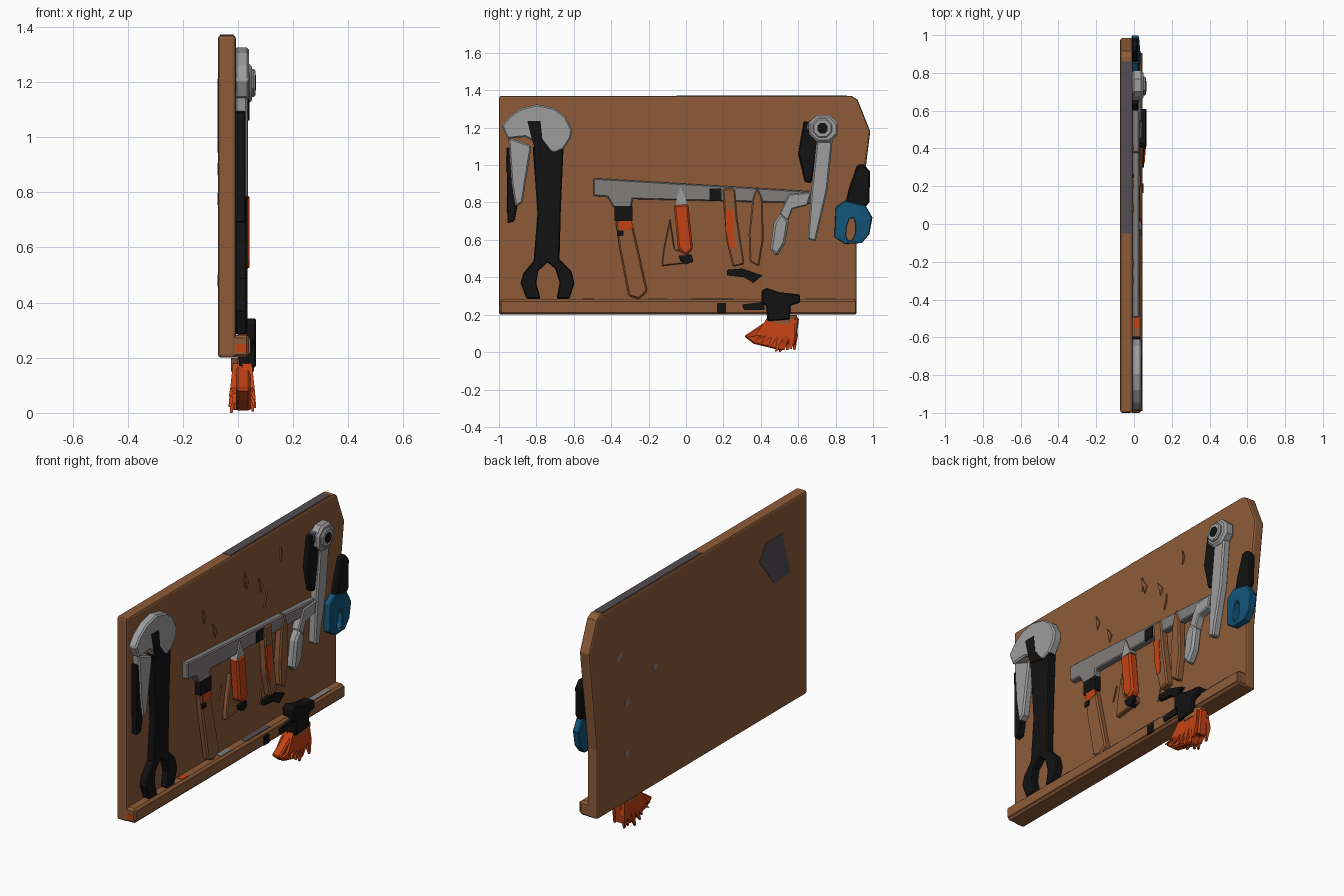
import bpy, bmesh, math, random
random.seed(4)

def material(name, c):
    m = bpy.data.materials.new(name)
    m.diffuse_color = (*c, 1)
    return m

BROWN = material("wood_brown", (0.27, 0.105, 0.040))
LIGHT = material("light_steel", (0.34, 0.34, 0.34))
MID = material("mid_steel", (0.22, 0.205, 0.205))
DARK = material("dark_grey", (0.085, 0.075, 0.085))
BLACK = material("black", (0.006, 0.006, 0.006))
BLUE = material("blue", (0.006, 0.09, 0.19))
ORANGE = material("orange", (0.55, 0.055, 0.007))

def finish(name, bm, mat, bevel=0, segments=1):
    bmesh.ops.recalc_face_normals(bm, faces=bm.faces)
    me = bpy.data.meshes.new(name)
    bm.to_mesh(me)
    bm.free()
    me.materials.append(mat)
    ob = bpy.data.objects.new(name, me)
    bpy.context.collection.objects.link(ob)
    if bevel:
        b = ob.modifiers.new("edge", 'BEVEL')
        b.width, b.segments, b.limit_method = bevel, segments, 'ANGLE'
        b.angle_limit = math.radians(50)
    return ob

def prism(name, pts, x0, x1, mat, bevel=0, segments=1):
    """Extrude a (y, z) outline from x0 to x1."""
    bm = bmesh.new()
    a = [bm.verts.new((x0, y, z)) for y, z in pts]
    b = [bm.verts.new((x1, y, z)) for y, z in pts]
    bm.faces.new(a)
    bm.faces.new(b)
    n = len(pts)
    for i in range(n):
        j = (i + 1) % n
        bm.faces.new((a[i], a[j], b[j], b[i]))
    return finish(name, bm, mat, bevel, segments)

def box(name, x, y, z, mat, bevel=0):
    return prism(name, [(y[0], z[0]), (y[1], z[0]), (y[1], z[1]), (y[0], z[1])], x[0], x[1], mat, bevel)

def circle(cy, cz, ry, rz, n=8):
    return [(cy + ry * math.cos(math.tau * (i + .5) / n), cz + rz * math.sin(math.tau * (i + .5) / n)) for i in range(n)]

def loft(name, rings, mat, n=8):
    """Skin stacked ellipses given as (x centre, y centre, rx, ry, z)."""
    bm = bmesh.new()
    rows = [[bm.verts.new((cx + rx * math.cos(math.tau * (i + .5) / n), cy + ry * math.sin(math.tau * (i + .5) / n), z))
             for i in range(n)] for cx, cy, rx, ry, z in rings]
    for p, q in zip(rows, rows[1:]):
        for i in range(n):
            j = (i + 1) % n
            bm.faces.new((p[i], p[j], q[j], q[i]))
    bm.faces.new(rows[0])
    bm.faces.new(rows[-1])
    return finish(name, bm, mat)

# Board and shelf
prism("back_board", [(-1, .2), (.912, .2), (.912, .6), (.96, .98), (.985, 1.18), (.917, 1.35), (.885, 1.37), (-1, 1.37)],
      -.073, -.008, BROWN, .012, 2)
box("shelf", (-.03, .043), (-.997, .912), (.2, .283), BROWN, .012)
box("shelf_lip", (.03, .046), (-.99, .905), (.215, .27), BROWN)
box("top_edge_stain", (-.065, -.016), (-.05, .86), (1.366, 1.372), DARK)
prism("back_stain", [(-.77, 1.21), (-.62, 1.21), (-.56, 1.12), (-.70, .945), (-.845, .955)], -.075, -.07, DARK)
for y, z in ((.71, 1.06), (.39, .885), (.64, .775), (.645, .48)):
    prism("back_spot", circle(y, z, .022, .022, 6), -.075, -.07, MID)
for y0, y1, m in ((-.55, -.49, ORANGE), (-.2, -.1, MID), (.03, .25, DARK), (.64, .8, MID)):
    box("shelf_stain", (0, .032), (y0, y1), (.28, .286), m)
box("shelf_end_mark", (-.01, .03), (-.9995, -.99), (.22, .25), ORANGE)

# Small chips in the wood
for y, z in ((-.3, 1.12), (-.2, 1.0), (.07, 1.19), (.09, 1.17), (.22, 1.1), (.4, 1.21), (-.17, .62), (.2, .46), (.25, 1.0)):
    a = random.uniform(-.03, .03)
    prism("wood_chip", [(y - .006, z - .04), (y + .012, z), (y + a, z + .045)], -.012, .0, BROWN)

# Large wrench
prism("wrench_head", [(-.985, 1.21), (-.945, 1.26), (-.88, 1.305), (-.795, 1.325), (-.705, 1.305), (-.645, 1.26),
      (-.61, 1.19), (-.615, 1.145), (-.655, 1.085), (-.70, 1.065), (-.80, 1.085), (-.82, 1.13), (-.86, 1.15),
      (-.955, 1.14)], -.012, .04, LIGHT, .008)
prism("wrench_jaw", [(-.95, 1.15), (-.83, 1.105), (-.83, 1.075), (-.853, .935), (-.874, .80), (-.912, .775), (-.933, .90)],
      -.012, .035, LIGHT, .008)
prism("wrench_jaw_grip", [(-.96, 1.095), (-.928, 1.095), (-.92, .845), (-.90, .79), (-.917, .70), (-.955, .69)],
      -.012, .028, BLACK, .005)
prism("wrench_handle", [(-.655, 1.09), (-.67, .74), (-.676, .497), (-.612, .433), (-.596, .37), (-.623, .285),
      (-.692, .285), (-.676, .37), (-.698, .444), (-.74, .48), (-.79, .433), (-.80, .37), (-.778, .285),
      (-.853, .285), (-.885, .37), (-.87, .422), (-.815, .487), (-.794, .74), (-.82, 1.10)], -.012, .034, BLACK, .006)
prism("wrench_head_inlay", [(-.848, 1.235), (-.778, 1.235), (-.768, 1.14), (-.714, 1.07), (-.70, 1.06), (-.805, 1.08),
      (-.825, 1.14)], .036, .042, BLACK)

# Tool rack bar
prism("rack_bar", [(-.495, .93), (.67, .86), (.67, .795), (-.285, .818), (-.292, .775), (-.388, .775), (-.42, .83),
      (-.495, .835)], -.012, .028, MID, .006)
box("rack_clip", (.02, .031), (.125, .19), (.81, .875), BLACK)

# Hammer hanging from the left end
box("hammer_collar", (-.012, .03), (-.382, -.285), (.70, .78), BLACK)
prism("hammer_handle", [(-.377, .70), (-.29, .70), (-.206, .326), (-.25, .283), (-.307, .30), (-.355, .55)],
      -.012, .028, BROWN, .008)
prism("hammer_band", [(-.362, .70), (-.292, .70), (-.28, .665), (-.358, .64)], .024, .031, ORANGE)
box("hammer_mark", (.024, .033), (-.37, -.335), (.62, .65), BLACK)

# Screwdriver
prism("screwdriver_tip", [(-.03, .885), (.012, .79), (-.062, .785)], -.012, .036, LIGHT)
prism("screwdriver_handle", [(-.066, .787), (.012, .792), (.037, .55), (.0, .515), (-.042, .55)], -.012, .042, ORANGE, .01)
prism("screwdriver_holder", [(-.13, .46), (-.12, .55), (-.085, .715), (-.06, .55), (.03, .52), (.04, .48)],
      -.012, .018, BROWN, .005)
prism("screwdriver_end", [(-.04, .515), (.03, .52), (.037, .485), (.0, .468), (-.03, .485)], -.01, .034, BLACK)

# Two wooden handled tools
prism("chisel_handle", [(.195, .875), (.262, .875), (.275, .72), (.313, .47), (.25, .455), (.215, .60)],
      -.012, .035, BROWN, .008)
prism("chisel_band", [(.207, .765), (.25, .76), (.262, .56), (.232, .55), (.212, .65)], .03, .038, ORANGE)
prism("chisel_tip", [(.22, .44), (.30, .447), (.41, .41), (.36, .37), (.31, .40), (.22, .41)], -.012, .012, BLACK)
prism("file_handle", [(.355, .82), (.38, .89), (.41, .82), (.415, .60), (.39, .455), (.34, .485), (.335, .63)],
      -.012, .034, BROWN, .008)

# Pliers
prism("pliers_arm", [(.50, .74), (.55, .845), (.67, .855), (.65, .785), (.57, .765), (.545, .70)], -.012, .036, LIGHT, .006)
prism("pliers_jaw", [(.47, .69), (.51, .75), (.55, .70), (.53, .58), (.485, .51), (.45, .55)], -.012, .042, LIGHT, .012)

# Ratchet
prism("ratchet_grip", [(.63, 1.235), (.68, 1.22), (.705, 1.11), (.67, .905), (.635, .91), (.60, 1.06)], -.012, .024, BLACK, .006)
prism("ratchet_grip_edge", [(.655, 1.235), (.72, 1.26), (.68, 1.16), (.645, 1.2)], -.01, .03, DARK)
prism("ratchet_handle", [(.70, 1.14), (.785, 1.15), (.757, .87), (.693, .59), (.65, .605), (.67, .87)], -.012, .036, LIGHT, .008)
prism("ratchet_head", circle(.735, 1.195, .085, .08), -.012, .05, LIGHT, .012)
prism("ratchet_drive", circle(.73, 1.197, .055, .055), .04, .063, LIGHT, .006)
prism("ratchet_socket", circle(.73, 1.197, .03, .03), .055, .066, BLACK)

# Snips with blue grip
prism("snips_blade", [(.915, 1.0), (.95, 1.005), (.985, .965), (.98, .80), (.94, .755), (.85, .78), (.87, .87)],
      -.014, .022, BLACK, .008)
outer = [(.98, .63), (.997, .72), (.96, .785), (.85, .81), (.80, .775), (.793, .615), (.85, .578), (.94, .583)]
inner = [(.902, .63), (.905, .68), (.895, .715), (.875, .715), (.86, .67), (.856, .625), (.868, .595), (.89, .603)]
bm = bmesh.new()
rows = [[bm.verts.new((x, y, z)) for y, z in pts] for pts, x in ((outer, -.014), (outer, .026), (inner, .034), (inner, -.014))]
for k in range(4):
    p, q = rows[k], rows[(k + 1) % 4]
    for i in range(8):
        j = (i + 1) % 8
        bm.faces.new((p[i], p[j], q[j], q[i]))
finish("snips_grip", bm, BLUE, .005)

# Paint brush on the shelf
prism("brush_ferrule", [(.405, .33), (.43, .343), (.50, .32), (.61, .308), (.61, .265), (.56, .25), (.555, .175),
      (.435, .165), (.43, .25), (.405, .26)], .0, .066, BLACK, .006)
loft("brush_collar", [(.016, .515, .045, .085, .15), (.016, .515, .045, .085, .199)], BROWN)
prism("brush_handle", [(.30, .255), (.42, .27), (.42, .225), (.31, .225)], .035, .054, BLACK)
box("shelf_clip", (.03, .05), (.165, .215), (.21, .262), BLACK)
prism("brush_bristles", [(.44, .172), (.31, .085), (.36, .045), (.47, .018), (.515, .006), (.55, .05), (.585, .03), (.605, .185)],
      -.008, .045, ORANGE, .008)
for i in range(14):
    t = i / 13
    side = -1 if i % 2 else 1
    ty = .325 + .255 * t
    tz = 0 if i == 9 else max(.003, .075 - .075 * t / .6) + random.uniform(0, .015)
    loft("bristle_tuft", [(.016 + side * .016, .45 + .12 * t, .026, .026, .18),
         (.016 + side * .03, .39 + .19 * t, .02, .026, .09),
         (.016 + side * random.uniform(.02, .05), ty, .006, .008, tz)], ORANGE, 4)
